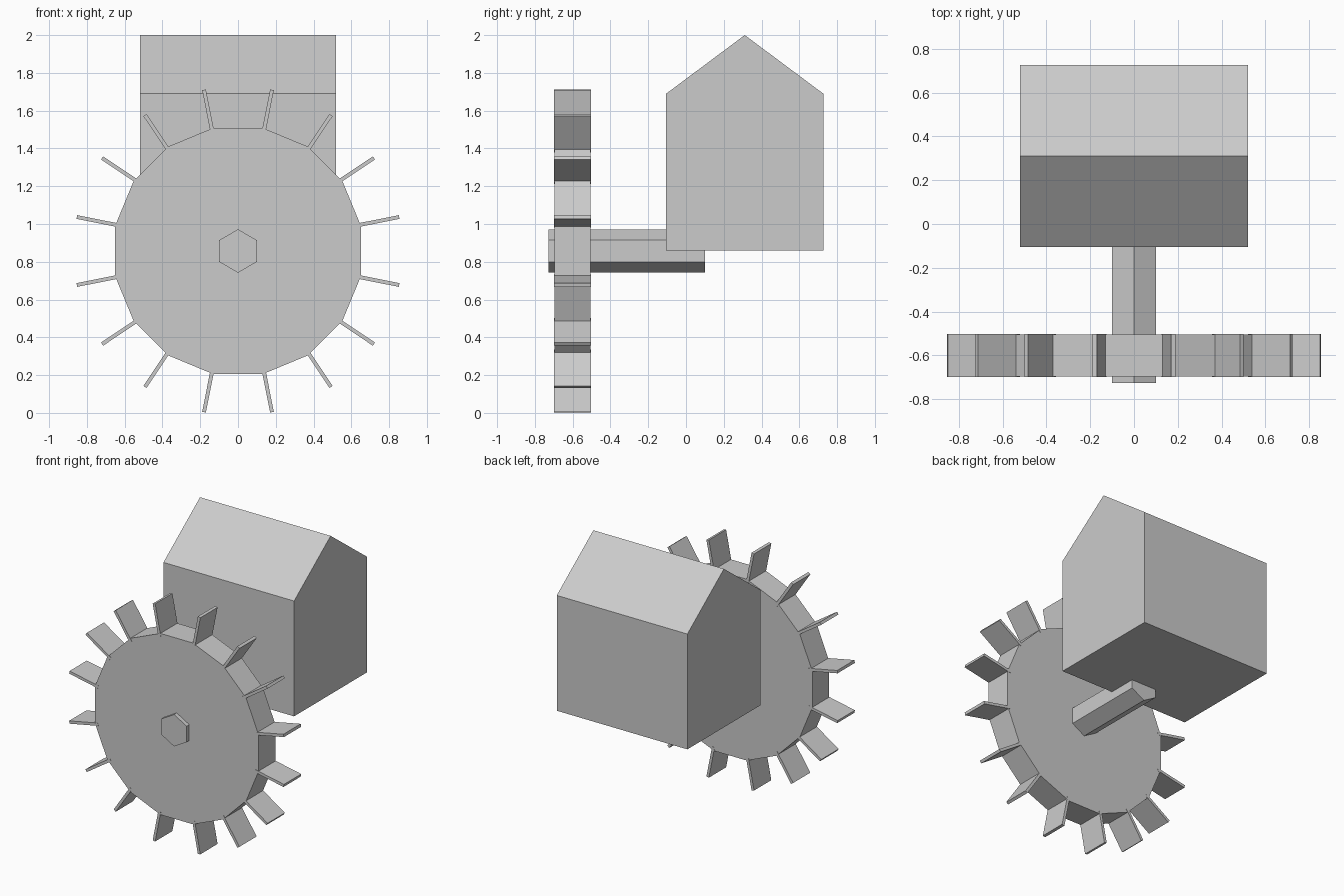
import bpy
import bmesh
from math import sin, cos, pi, radians

if "Cube" in bpy.data.objects:
    bpy.data.objects.remove(bpy.data.objects["Cube"])

CZ = 0.857  # axle height


def prism(bm, pts, axis, a, b):
    """Extrude a closed 2D outline from a to b along x or y."""
    def co(p, t):
        return (t, p[0], p[1]) if axis == 'x' else (p[0], t, p[1])
    lo = [bm.verts.new(co(p, a)) for p in pts]
    hi = [bm.verts.new(co(p, b)) for p in pts]
    bm.faces.new(lo)
    bm.faces.new(hi[::-1])
    n = len(pts)
    for i in range(n):
        j = (i + 1) % n
        bm.faces.new((lo[j], lo[i], hi[i], hi[j]))


def make(name, prisms):
    bm = bmesh.new()
    for args in prisms:
        prism(bm, *args)
    bmesh.ops.recalc_face_normals(bm, faces=bm.faces[:])
    me = bpy.data.meshes.new(name)
    bm.to_mesh(me)
    bm.free()
    ob = bpy.data.objects.new(name, me)
    bpy.context.collection.objects.link(ob)
    return ob


def ngon(n, r, start):
    return [(r * cos(start + 2 * pi * i / n), CZ + r * sin(start + 2 * pi * i / n))
            for i in range(n)]


# House with gabled roof
make("mill_house", [([(-0.105, 0.86), (0.727, 0.86), (0.727, 1.69),
                      (0.311, 2.0), (-0.105, 1.69)], 'x', -0.52, 0.52)])

# Hexagonal axle
make("axle", [(ngon(6, 0.115, pi / 2), 'y', -0.727, 0.10)])

# Sixteen-sided wheel
make("wheel", [(ngon(16, 0.665, pi / 16), 'y', -0.697, -0.505)])

# Paddles at the wheel corners, thickened towards the nearest diagonal
paddles = []
for sx in (1, -1):
    for sz in (1, -1):
        for deg, side in ((11.25, 1), (33.75, 1), (56.25, -1), (78.75, -1)):
            c, s = cos(radians(deg)), sin(radians(deg))
            outline = [(0.64, 0), (0.872, 0), (0.872, 0.02), (0.64, 0.02)]
            pts = [(sx * (r * c - side * t * s), CZ + sz * (r * s + side * t * c))
                   for r, t in outline]
            paddles.append((pts, 'y', -0.699, -0.503))
make("paddles", paddles)
